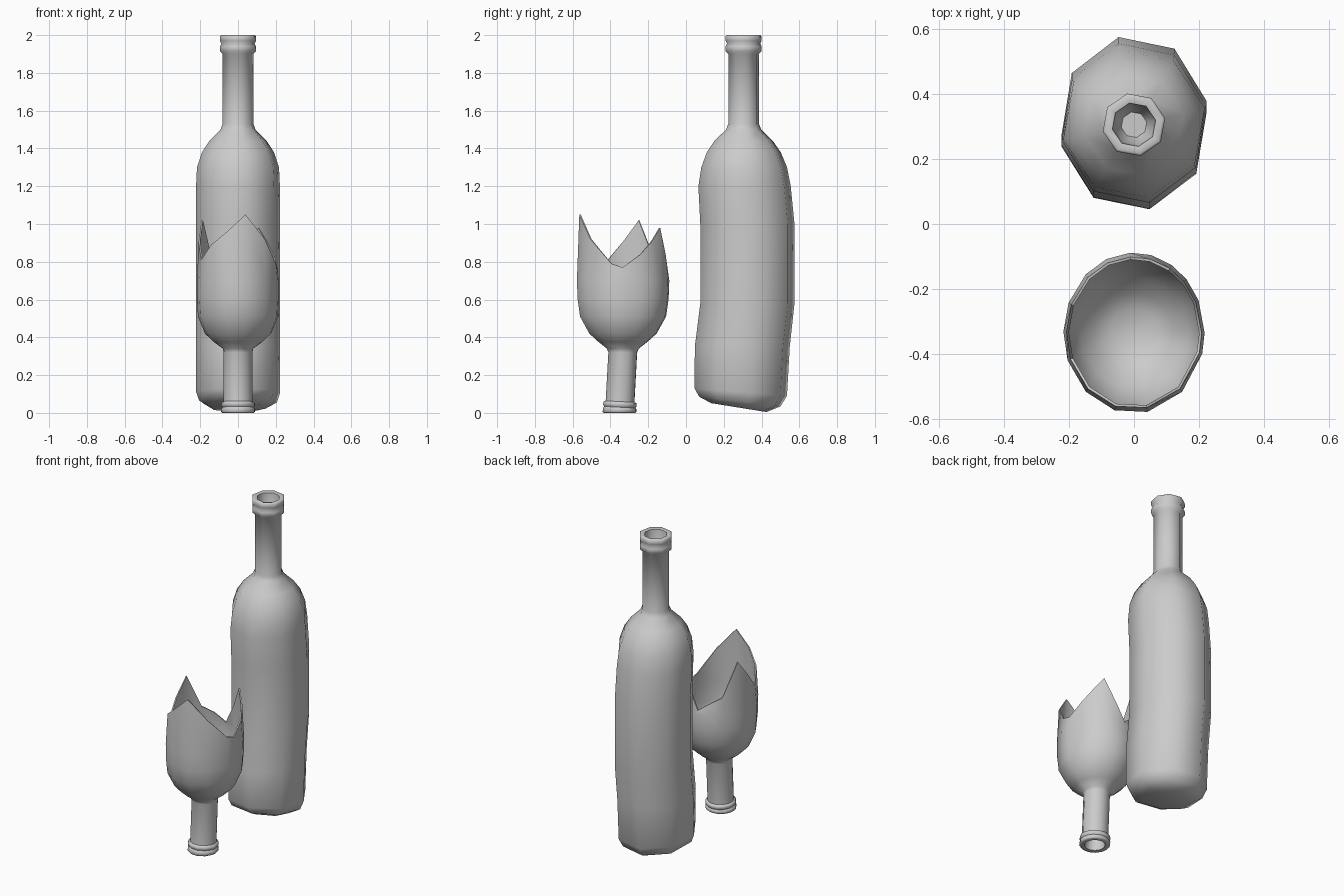
import bpy, bmesh
from math import sin, cos, radians

cube = bpy.data.objects.get("Cube")
if cube:
    bpy.data.objects.remove(cube)

grey = bpy.data.materials.new("plain_grey")
grey.use_nodes = True
COLOUR = (0.6, 0.6, 0.6, 1)
grey.diffuse_color = COLOUR
grey.node_tree.nodes["Principled BSDF"].inputs["Base Color"].default_value = COLOUR


def ring(angles, z, cy, rx, ry=None, tilt=0):
    """Ellipse of points round (0, cy); z may be one height or one per angle."""
    ry = ry or rx
    heights = z if isinstance(z, list) else [z] * len(angles)
    return [(rx * cos(radians(a)), cy + ry * sin(radians(a)),
             h + tilt * ry * sin(radians(a))) for a, h in zip(angles, heights)]


def loft(name, rings):
    """Skin the rings in order and cap both ends."""
    bm = bmesh.new()
    loops = [[bm.verts.new(p) for p in r] for r in rings]
    n = len(loops[0])
    for low, high in zip(loops, loops[1:]):
        for i in range(n):
            j = (i + 1) % n
            bm.faces.new((low[i], low[j], high[j], high[i]))
    bm.faces.new(loops[0][::-1])
    bm.faces.new(loops[-1])
    bmesh.ops.recalc_face_normals(bm, faces=bm.faces)
    mesh = bpy.data.meshes.new(name)
    bm.to_mesh(mesh)
    bm.free()
    mesh.materials.append(grey)
    obj = bpy.data.objects.new(name, mesh)
    bpy.context.collection.objects.link(obj)
    bpy.ops.object.select_all(action='DESELECT')
    obj.select_set(True)
    bpy.context.view_layer.objects.active = obj
    bpy.ops.object.shade_smooth_by_angle(angle=radians(60))
    return obj


# Whole bottle: eight sides, slightly bent body, tilted base
sides = [12 + 45 * i for i in range(8)]
body = [  # z, centre y, x radius, y radius, tilt
    (0.028, 0.28, 0.15, 0.15, -0.16),
    (0.06, 0.285, 0.21, 0.22, -0.12),
    (0.11, 0.29, 0.228, 0.25, -0.08),
    (0.35, 0.298, 0.228, 0.257, 0),
    (0.58, 0.325, 0.228, 0.255, 0),
    (1.00, 0.325, 0.228, 0.255, 0),
    (1.20, 0.31, 0.227, 0.25, 0),
    (1.30, 0.308, 0.222, 0.232, 0),
    (1.38, 0.306, 0.195, 0.20, 0),
    (1.44, 0.305, 0.155, 0.158, 0),
    (1.50, 0.305, 0.095, 0.095, 0),
]
neck = [(1.53, 0.083), (1.90, 0.083), (1.915, 0.098), (1.94, 0.098),
        (1.955, 0.09), (1.97, 0.098), (1.995, 0.098), (2.0, 0.09),
        (1.995, 0.068), (1.93, 0.062), (1.88, 0.04)]
loft("whole_bottle",
     [ring(sides, z, cy, rx, ry, t) for z, cy, rx, ry, t in body]
     + [ring(sides, z, 0.305, r) for z, r in neck])

# Broken bottle: upside down, jagged rim given as angle -> height
jags = {0: 0.77, 24: 0.84, 42: 0.91, 58: 0.98, 76: 0.84, 93: 0.72,
        113: 0.77, 133: 0.81, 158: 1.02, 179: 0.91, 200: 0.81, 227: 0.89,
        254: 0.96, 281: 1.05, 313: 0.92, 345: 0.79}
cuts = list(jags)
rim = list(jags.values())
bowl = [(0.34, 0.08, 0.085), (0.375, 0.128, 0.13), (0.42, 0.175, 0.18),
        (0.51, 0.212, 0.23), (0.60, 0.217, 0.243), (0.70, 0.217, 0.247)]
WALL = 0.008
BOWL_Y = -0.335
inner = [ring(cuts, z, BOWL_Y, rx - WALL, ry - WALL) for z, rx, ry in bowl]
outer = [ring(cuts, z, BOWL_Y, rx, ry) for z, rx, ry in bowl]
edge = [ring(cuts, rim, BOWL_Y, 0.208 - w, 0.234 - w) for w in (WALL, 0)]
# The neck leans a little forward as it goes down
spout = [(0.32, 0.077), (0.06, 0.077), (0.055, 0.088), (0.04, 0.09),
         (0.03, 0.083), (0.022, 0.09), (0.006, 0.09), (0.0, 0.084),
         (0.002, 0.06), (0.10, 0.055), (0.28, 0.055)]
loft("broken_bottle", inner + edge + outer[::-1]
     + [ring(cuts, z, -0.353 + 0.055 * z, r, tilt=-0.05 if 0.01 < z < 0.1 else 0)
        for z, r in spout])
